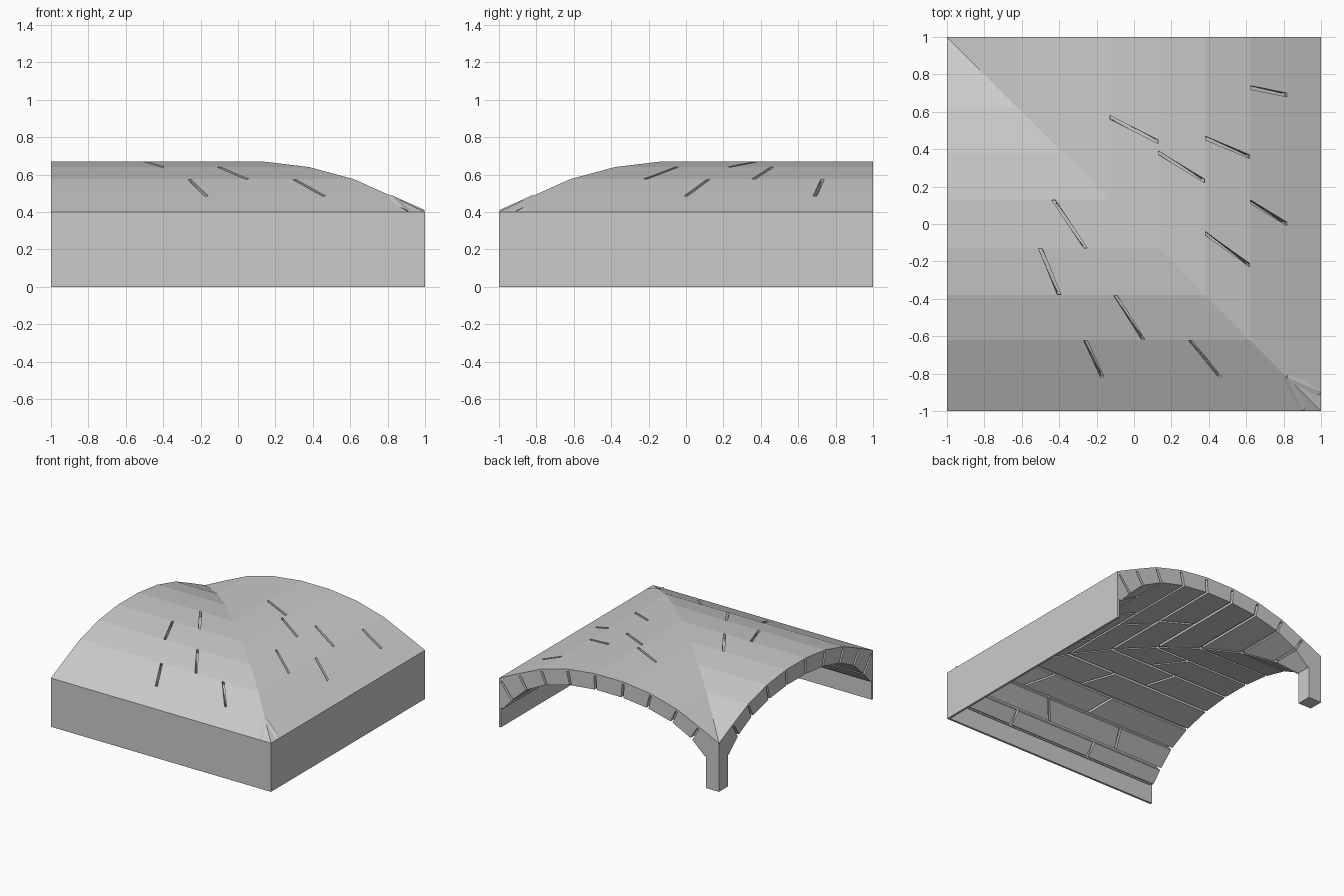
import bpy
import bmesh
from mathutils import Vector

cube = bpy.data.objects.get("Cube")
if cube:
    bpy.data.objects.remove(cube)

stone = bpy.data.materials.new("grey_stone")
stone.use_nodes = True
GREY = (0.6, 0.6, 0.6, 1)
stone.diffuse_color = GREY
stone.node_tree.nodes["Principled BSDF"].inputs["Base Color"].default_value = GREY

# Vault section: (outer, inner) point pairs from the wall up to the crown
HALF = [((1, .15), (.97, .15)), ((1, .4), (.88, .25)), ((.82, .485), (.75, .37)),
        ((.62, .575), (.57, .46)), ((.38, .64), (.35, .515)), ((.13, .67), (.12, .54))]
HALF = [(Vector(o), Vector(i)) for o, i in HALF]


def flip(p):
    return Vector((-p.x, p.y))


ARCH = HALF + [(flip(o), flip(i)) for o, i in reversed(HALF[1:])]
WALL_FOOT = (Vector((1, 0)), Vector((.88, 0)))
GAP = .01

# Slanted joints through the roof, per course: position at both course edges
JOINTS = {
    False: {2: [(.73, .69), (.12, 0)], 3: [(.46, .36), (-.05, -.22)],
            4: [(.38, .23)], 5: [(.44, .57)]},
    True: {2: [(.26, .17), (-.3, -.46)], 3: [(.1, -.05)],
           4: [(.5, .4)], 5: [(.26, .43)]},
}
# Order every joint from the wall side of its course to the far side
for wing in JOINTS.values():
    for course in (2, 3, 4):
        wing[course] = [(b, a) for a, b in wing[course]]
# Joints of the lowest courses, which stay hidden under the roof
HIDDEN = {0: [(.35, .35), (-.4, -.4)], 1: [(.55, .5), (-.1, -.2)]}


def place(u, v, z, swap):
    """The second wing mirrors the first across the diagonal."""
    return (-v, -u, z) if swap else (u, v, z)


def prism(bm, section, starts, ends, swap):
    """Extrude a (u, z) section along v, with a start and end for each point."""
    a = [bm.verts.new(place(p.x, v, p.y, swap)) for p, v in zip(section, starts)]
    b = [bm.verts.new(place(p.x, v, p.y, swap)) for p, v in zip(section, ends)]
    n = len(section)
    bm.faces.new(a)
    bm.faces.new(b[::-1])
    for i in range(n):
        j = (i + 1) % n
        bm.faces.new((a[i], b[i], b[j], a[j]))


def finish(bm, name):
    bmesh.ops.remove_doubles(bm, verts=bm.verts, dist=.0001)
    bmesh.ops.recalc_face_normals(bm, faces=bm.faces)
    mesh = bpy.data.meshes.new(name)
    bm.to_mesh(mesh)
    bm.free()
    mesh.materials.append(stone)
    obj = bpy.data.objects.new(name, mesh)
    bpy.context.collection.objects.link(obj)
    return obj


def layer(pairs, t0, t1, end, swap, name):
    """Continuous mitred layer of the vault between two depths."""
    bm = bmesh.new()
    section = [o.lerp(i, t0) for o, i in pairs] + [o.lerp(i, t1) for o, i in reversed(pairs)]
    starts = [min(-p.x, end) for p in section]
    prism(bm, section, starts, [end] * len(section), swap)
    return finish(bm, name)


def course_quad(k, t0, t1, gap):
    (oa, ia), (ob, ib) = ARCH[k], ARCH[k + 1]
    a0, a1, b1, b0 = oa.lerp(ia, t0), oa.lerp(ia, t1), ob.lerp(ib, t1), ob.lerp(ib, t0)
    d0, d1 = (b0 - a0).normalized() * gap, (b1 - a1).normalized() * gap
    return [a0 + d0, a1 + d1, b1 - d1, b0 - d0]


def joint_line(joint, offset):
    a, b = joint
    return [a + offset, a + offset, b + offset, b + offset]


def bricks(swap, name):
    bm = bmesh.new()
    for k in range(len(ARCH) - 1):
        quad = course_quad(k, .15, 1, GAP)
        joints = sorted(JOINTS[swap].get(k, HIDDEN.get(k, [])))
        starts = [-p.x + GAP for p in quad]
        for joint in joints:
            prism(bm, quad, starts, joint_line(joint, -GAP), swap)
            starts = joint_line(joint, GAP)
        prism(bm, quad, starts, [max(1, s) for s in starts], swap)
    return finish(bm, name)


def cut_slits(obj, swap):
    bm = bmesh.new()
    for k, joints in JOINTS[swap].items():
        for joint in joints:
            prism(bm, course_quad(k, -.1, .4, .002),
                  joint_line(joint, -GAP), joint_line(joint, GAP), swap)
    cutter = finish(bm, "slit_cutter")
    cutter.hide_render = True
    mod = obj.modifiers.new("slits", 'BOOLEAN')
    mod.operation = 'DIFFERENCE'
    mod.solver = 'EXACT'
    mod.object = cutter
    bpy.context.view_layer.objects.active = obj
    bpy.ops.object.modifier_apply(modifier=mod.name)
    bpy.data.objects.remove(cutter)


# Two mitred wings: roof skin with outer wall, recessed mortar, and bricks
for swap, side in ((False, "back"), (True, "side")):
    skin = layer([WALL_FOOT] + ARCH[1:], 0, .15, 1, swap, side + "_roof_and_wall")
    cut_slits(skin, swap)
    layer(ARCH, .35, .82, .975, swap, side + "_mortar")
    bricks(swap, side + "_bricks")

# Free-standing pillar at the inner corner
bm = bmesh.new()
foot = [Vector((-1, 0)), Vector((-.88, 0)), Vector((-.88, .39)), Vector((-1, .39))]
prism(bm, foot, [.88] * 4, [1] * 4, False)
finish(bm, "corner_pillar")

# Small hip stone showing at the outer corner
bm = bmesh.new()
for p in [(.77, -.83, .47), (.83, -.77, .47), (.82, -.82, .49),
          (.9, -.998, .41), (.998, -.9, .41), (1, -1, .34)]:
    bm.verts.new(p)
bmesh.ops.convex_hull(bm, input=bm.verts)
finish(bm, "hip_stone")
